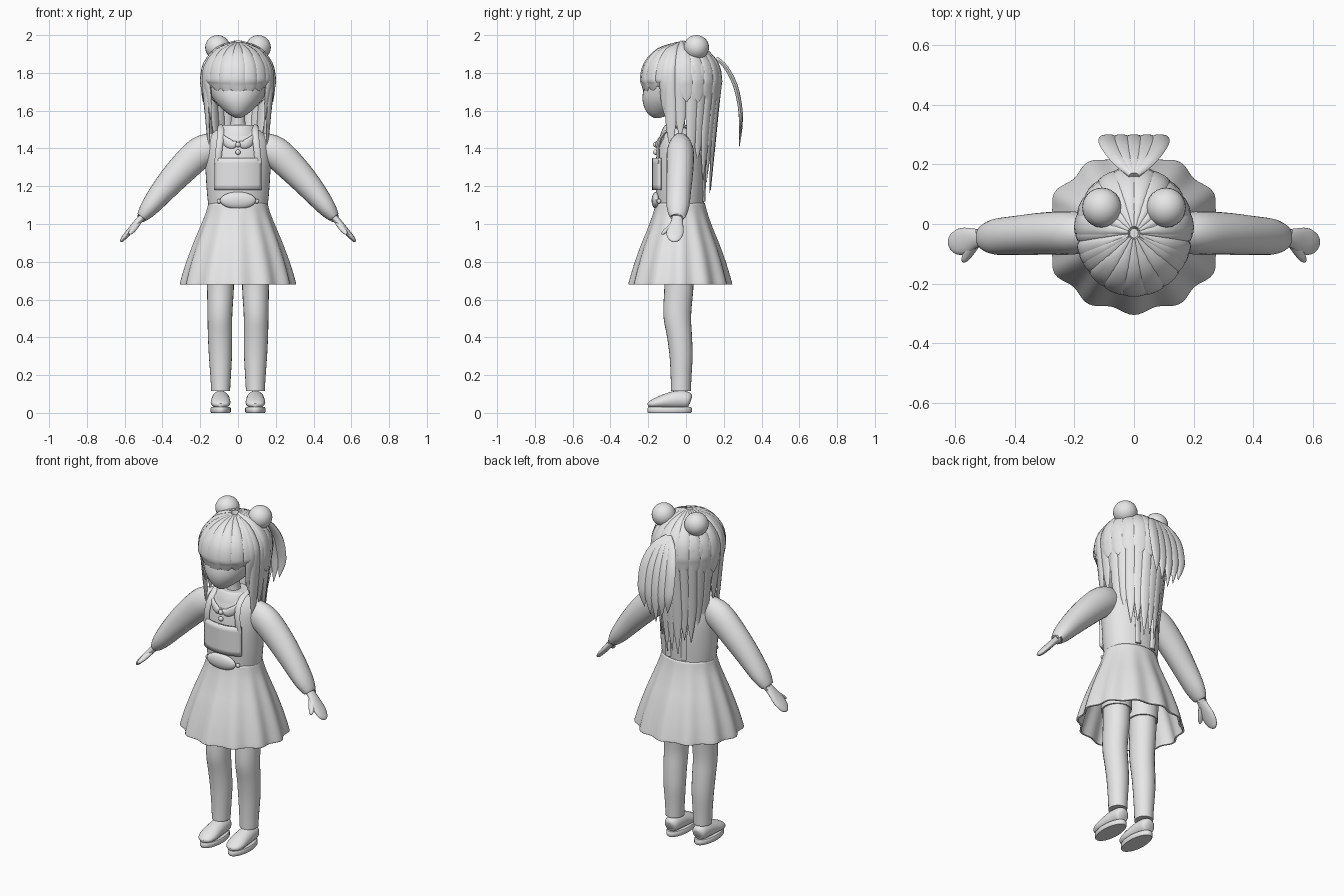
import bpy, bmesh, random
from math import sin, cos, pi, radians, sqrt
from mathutils import Vector

random.seed(4)
cube = bpy.data.objects.get("Cube")
if cube:
    bpy.data.objects.remove(cube)

GREY = (0.8, 0.8, 0.8, 1)
clay = bpy.data.materials.new("light grey")
clay.use_nodes = True
clay.diffuse_color = GREY
clay.node_tree.nodes["Principled BSDF"].inputs["Base Color"].default_value = GREY

X, Y = Vector((1, 0, 0)), Vector((0, 1, 0))


def finish(name, bm, angle=50):
    """Turn a bmesh into a smooth shaded object with sharp corners kept."""
    bmesh.ops.recalc_face_normals(bm, faces=bm.faces)
    mesh = bpy.data.meshes.new(name)
    bm.to_mesh(mesh)
    bm.free()
    for p in mesh.polygons:
        p.use_smooth = True
    mesh.set_sharp_from_angle(angle=radians(angle))
    mesh.materials.append(clay)
    ob = bpy.data.objects.new(name, mesh)
    bpy.context.collection.objects.link(ob)
    return ob


def resample(stations, steps):
    """Smooth interpolation through stations (x, y, z, half width, half depth)."""
    s = [stations[0]] + list(stations) + [stations[-1]]
    out = []
    for i in range(1, len(s) - 2):
        for k in range(steps):
            t = k / steps
            out.append([0.5 * (2 * b + (c - a) * t + (2 * a - 5 * b + 4 * c - d) * t * t
                               + (3 * b - a - 3 * c + d) * t ** 3)
                        for a, b, c, d in zip(*s[i - 1:i + 3])])
    return out + [list(stations[-1])]


def loft(name, stations, side=X, sides=20, steps=4, level=False):
    """Elliptical tube through stations; level keeps every ring horizontal."""
    pts = resample(stations, steps)
    bm = bmesh.new()
    rings = []
    for i, p in enumerate(pts):
        c = Vector(p[:3])
        t = Vector(pts[min(i + 1, len(pts) - 1)][:3]) - Vector(pts[max(i - 1, 0)][:3])
        t = Vector((0, 0, 1)) if level else t.normalized()
        u = (side - t * side.dot(t)).normalized()
        v = t.cross(u)
        a, b = max(p[3], 0.001), max(p[4], 0.001)
        rings.append([bm.verts.new(c + u * a * cos(2 * pi * k / sides) + v * b * sin(2 * pi * k / sides))
                      for k in range(sides)])
    for r, q in zip(rings, rings[1:]):
        for k in range(sides):
            n = (k + 1) % sides
            bm.faces.new((r[k], r[n], q[n], q[k]))
    bm.faces.new(rings[0])
    bm.faces.new(rings[-1])
    return finish(name, bm)


def ball(name, at, size):
    bm = bmesh.new()
    bmesh.ops.create_uvsphere(bm, u_segments=24, v_segments=14, radius=1)
    for v in bm.verts:
        v.co = Vector([p + c * s for p, c, s in zip(at, v.co, size)])
    return finish(name, bm)


def flip(stations, s):
    return [(p[0] * s,) + tuple(p[1:]) for p in stations]


# Body core
loft("torso", [(0, -.03, 1.04, .15, .122), (0, -.03, 1.15, .163, .128), (0, -.03, 1.25, .17, .132),
               (0, -.03, 1.35, .175, .128), (0, -.03, 1.43, .168, .115), (0, -.035, 1.485, .13, .09),
               (0, -.04, 1.515, .075, .065)], sides=40, level=True)
loft("neck", [(0, -.04, 1.48, .045, .045), (0, -.045, 1.55, .038, .038), (0, -.05, 1.64, .04, .04)], level=True)
loft("head", [(0, -.155, 1.56, .012, .012), (0, -.135, 1.585, .055, .068), (0, -.1, 1.63, .105, .125),
              (0, -.065, 1.68, .142, .165), (0, -.045, 1.75, .165, .172), (0, -.035, 1.85, .155, .165),
              (0, -.03, 1.92, .1, .11), (0, -.03, 1.945, .02, .02)], sides=40, level=True)

# Pleated skirt, open underneath
bm = bmesh.new()
N, LOBES = 120, 12
rings = []
for z, rx, ry, amp in resample([(1.11, .156, .13, 0), (1.05, .172, .145, .01), (.97, .203, .172, .02),
                                (.88, .238, .207, .025), (.78, .272, .24, .03), (.70, .294, .262, .034),
                                (.68, .297, .266, .035)], 4):
    ring = []
    for k in range(N):
        a = 2 * pi * k / N
        f = 1 + amp * cos(LOBES * a)
        ring.append(bm.verts.new((rx * f * cos(a), -.03 + ry * f * sin(a), z)))
    rings.append(ring)
for r, q in zip(rings, rings[1:]):
    for k in range(N):
        n = (k + 1) % N
        bm.faces.new((r[k], r[n], q[n], q[k]))
skirt = finish("skirt", bm)
mod = skirt.modifiers.new("thickness", 'SOLIDIFY')
mod.thickness = .01


# Bib fitted to the chest
def chest_y(x):
    return -.03 - .132 * sqrt(max(0, 1 - (x / .178) ** 2))


bm = bmesh.new()
bmesh.ops.create_grid(bm, x_segments=16, y_segments=6, size=1)
for v in bm.verts:
    x, z = v.co.x * .12, 1.265 + v.co.y * .085
    v.co = (x, chest_y(x) - .009, z)
bib = finish("bib", bm)
mod = bib.modifiers.new("thickness", 'SOLIDIFY')
mod.thickness, mod.offset = .016, 0

# Pouch, collar and buttons
ball("waist_pouch", (0, -.158, 1.125), (.095, .024, .045))
loft("collar", [(0, -.038, 1.465, .115, .1), (0, -.04, 1.49, .105, .09), (0, -.042, 1.52, .088, .072),
                (0, -.042, 1.523, .07, .06)], sides=32, level=True)
for i, z in enumerate((1.42, 1.38)):
    ball(f"chest_button_{i}", (0, -.162, z), (.014, .012, .014))

for s, tag in ((1, "left"), (-1, "right")):
    loft(tag + "_collar_petal", flip([(.005, -.153, 1.43, .01, .01), (.03, -.148, 1.42, .022, .012),
                                      (.06, -.138, 1.435, .024, .012), (.085, -.12, 1.465, .012, .01)], s),
         side=Vector((0, 0, 1)))
    ball(tag + "_pouch_button", (s * .1, -.143, 1.12), (.012, .012, .012))
    loft(tag + "_strap", flip([(.108, -.145, 1.32, .018, .008), (.1, -.148, 1.40, .018, .008),
                               (.092, -.125, 1.47, .018, .008), (.09, -.06, 1.515, .018, .008),
                               (.09, .02, 1.505, .018, .008), (.08, .075, 1.42, .018, .008),
                               (.06, .097, 1.30, .018, .008), (.05, .095, 1.12, .018, .008)], s), sides=10)

    # Arm
    loft(tag + "_sleeve", flip([(.12, -.03, 1.405, .055, .08), (.2, -.03, 1.378, .072, .084),
                                (.3, -.032, 1.285, .071, .078), (.39, -.038, 1.185, .066, .066),
                                (.465, -.043, 1.092, .06, .05), (.505, -.045, 1.04, .042, .032),
                                (.508, -.045, 1.036, .03, .022)], s), side=Y, sides=24)
    loft(tag + "_hand", flip([(.49, -.045, 1.055, .025, .018), (.53, -.048, 1.012, .032, .018),
                              (.565, -.056, .972, .044, .016), (.595, -.06, .938, .042, .014),
                              (.615, -.057, .914, .025, .01), (.621, -.055, .906, .006, .004)], s), side=Y)
    loft(tag + "_thumb", flip([(.53, -.065, 1.005, .016, .012), (.553, -.095, .975, .017, .012),
                               (.568, -.118, .955, .012, .01), (.574, -.127, .946, .004, .004)], s), side=X, sides=12)

    # Leg
    loft(tag + "_short_leg", flip([(.09, -.035, 1.0, .085, .1), (.093, -.038, .85, .083, .09),
                                   (.093, -.038, .74, .082, .086)], s), sides=24, level=True)
    loft(tag + "_leg", flip([(.093, -.038, .78, .073, .079), (.093, -.038, .66, .071, .077),
                             (.095, -.045, .56, .067, .075), (.096, -.045, .49, .065, .072),
                             (.095, -.034, .40, .064, .066), (.093, -.026, .30, .061, .061),
                             (.092, -.026, .19, .054, .055), (.092, -.027, .115, .05, .053)], s),
         sides=24, level=True)
    loft(tag + "_shoe", flip([(.092, .026, .065, .018, .02), (.092, .012, .068, .04, .042),
                              (.092, -.04, .07, .047, .048), (.092, -.09, .064, .05, .043),
                              (.092, -.145, .054, .052, .032), (.092, -.185, .045, .04, .02),
                              (.092, -.202, .04, .014, .01)], s))
    loft(tag + "_sole", flip([(.092, -.087, 0, .05, .113), (.092, -.087, .006, .054, .118),
                              (.092, -.087, .024, .054, .118), (.092, -.087, .03, .05, .113)], s),
         sides=32, steps=1, level=True)

    # Hair bun
    ball(tag + "_hair_bun", (s * .108, .055, 1.935), (.066, .067, .065))

# Hair cap, cut away in front of the face
cap = ball("hair_cap", (0, -.03, 1.77), (.178, .198, .178))
bm = bmesh.new()
bm.from_mesh(cap.data)
gone = [f for f in bm.faces if f.calc_center_median().z < 1.74 and f.calc_center_median().y < -.05]
bmesh.ops.delete(bm, geom=gone, context='FACES')
bm.to_mesh(cap.data)
bm.free()


def hair_lock(name, degrees, end, width, thick=.015, tuck=0.1, grow=1.0):
    """Lock that runs from the crown over the skull, then hangs to a point."""
    th = radians(degrees)
    rx, ry, rz = .18 * grow, .2 * grow, .18 * grow
    st = []
    for phi, w in ((5, .2), (35, .7), (65, 1), (90, 1)):
        p = radians(phi)
        st.append((rx * sin(p) * sin(th), -.03 - ry * sin(p) * cos(th), 1.77 + rz * cos(p), width * w, thick))
    for t, w in ((.35, 1), (.7, .75), (1, .04)):
        r = 1 - tuck * t
        st.append((rx * r * sin(th), -.03 - ry * r * cos(th), 1.77 + (end - 1.77) * t,
                   width * w, thick * (1.1 - t)))
    loft(name, st, side=Vector((cos(th), sin(th), 0)), sides=10, steps=3)


# Fringe
for i in range(-3, 4):
    hair_lock(f"fringe_{i + 4}", i * 20, 1.68 + abs(i) * .012, .044, tuck=.06)

# Side strands, the outer layer and the long back hair
for s, tag in ((1, "left"), (-1, "right")):
    for i, (deg, end) in enumerate(((66, 1.55), (74, 1.38), (90, 1.45), (103, 1.52))):
        hair_lock(f"{tag}_side_strand_{i}", s * deg, end, .032, .017, tuck=.12)
for i in range(10):
    hair_lock(f"outer_hair_{i}", 99 + i * 18, 1.655 + random.uniform(-.015, .015), .042, tuck=0, grow=1.04)
for i in range(11):
    off = abs(i - 5)
    hair_lock(f"back_hair_{i}", 110 + i * 14, 1.13 + off * .035 + (i % 2) * .05, .034, .02, tuck=.2)
for i in range(8):
    off = abs(i - 3.5)
    hair_lock(f"under_hair_{i}", 124 + i * 16, 1.2 + off * .04, .036, .015, tuck=.25, grow=.93)

# Fanned ponytail
for f in range(-2, 3):
    up = abs(f) * .035
    loft(f"ponytail_{f + 3}", [(f * .004, .165, 1.875, .012, .01), (f * .026, .215, 1.825, .026, .012),
                               (f * .04, .262, 1.73, .034, .013), (f * .043, .286, 1.62, .033, .012),
                               (f * .042, .29, 1.52 + up * .5, .024, .01), (f * .038, .282, 1.41 + up, .002, .002)],
         sides=10)
